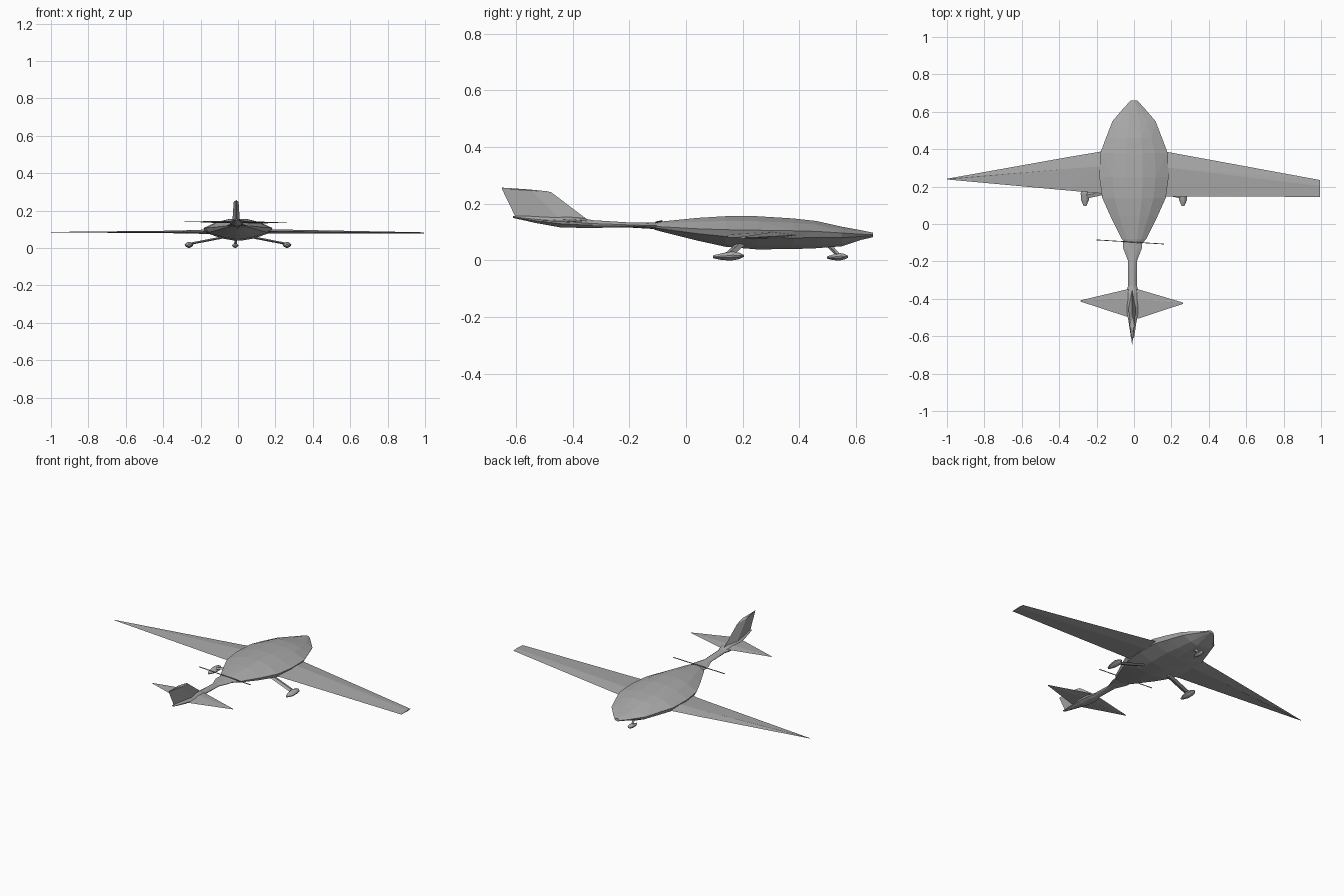
import bpy
import bmesh
from mathutils import Vector

cube = bpy.data.objects.get("Cube")
if cube:
    bpy.data.objects.remove(cube, do_unlink=True)

GREY = (0.4, 0.4, 0.4, 1)
grey = bpy.data.materials.new("plain grey")
grey.use_nodes = True
grey.diffuse_color = GREY
grey.node_tree.nodes["Principled BSDF"].inputs["Base Color"].default_value = GREY


def loft(name, rings):
    """Skin a closed surface through rings with equal point counts."""
    bm = bmesh.new()
    loops = [[bm.verts.new(p) for p in ring] for ring in rings]
    n = len(loops[0])
    for a, b in zip(loops, loops[1:]):
        for i in range(n):
            j = (i + 1) % n
            bm.faces.new((a[i], a[j], b[j], b[i]))
    bm.faces.new(loops[0])
    bm.faces.new(loops[-1])
    bmesh.ops.remove_doubles(bm, verts=bm.verts, dist=0.0002)
    bmesh.ops.triangulate(bm, faces=bm.faces)
    bmesh.ops.recalc_face_normals(bm, faces=bm.faces)
    mesh = bpy.data.meshes.new(name)
    bm.to_mesh(mesh)
    bm.free()
    mesh.materials.append(grey)
    obj = bpy.data.objects.new(name, mesh)
    bpy.context.collection.objects.link(obj)
    return obj


def hull_ring(y, w, bottom, middle, top, x=0):
    """Faceted body section: narrow roof, chined sides, shallow keel."""
    up, down = top - middle, middle - bottom
    half = [(0.25, top), (0.62, middle + 0.7 * up), (1, middle + 0.15 * up),
            (0.92, middle - 0.3 * down), (0.45, bottom + 0.2 * down), (0.08, bottom)]
    pts = half + [(-s, z) for s, z in reversed(half)]
    return [(x + s * w, y, z) for s, z in pts]


def wing_ring(x, front, back, z, t):
    """Thin aerofoil section with its thickest point near the front."""
    crest = front + 0.35 * (back - front)
    return [(x, front, z), (x, crest, z + t / 2), (x, back, z), (x, crest, z - t / 2)]


def rod(name, a, b, wide, thick):
    """Flat bar between two points."""
    a, b = Vector(a), Vector(b)
    d = (b - a).normalized()
    side = d.cross(Vector((0, 1, 0))).normalized() * thick
    fore = d.cross(side).normalized() * wide
    return loft(name, [[p + side, p + fore, p - side, p - fore] for p in (a, b)])


# Main body: y, half width, bottom, middle, top
loft("fuselage", [hull_ring(*s) for s in [
    (-0.11, 0.04, 0.108, 0.118, 0.132),
    (-0.08, 0.065, 0.1, 0.115, 0.138),
    (0.04, 0.125, 0.07, 0.105, 0.15),
    (0.14, 0.17, 0.048, 0.1, 0.156),
    (0.25, 0.185, 0.039, 0.098, 0.156),
    (0.38, 0.18, 0.04, 0.097, 0.148),
    (0.46, 0.15, 0.043, 0.096, 0.139),
    (0.55, 0.115, 0.05, 0.093, 0.119),
    (0.62, 0.055, 0.073, 0.09, 0.106),
    (0.66, 0.018, 0.082, 0.09, 0.098)]])

# Tail boom, flared where it meets the body and under the fin
loft("tail_boom", [hull_ring(*s, x=-0.008) for s in [
    (-0.09, 0.05, 0.107, 0.12, 0.134),
    (-0.13, 0.05, 0.112, 0.121, 0.133),
    (-0.2, 0.023, 0.116, 0.124, 0.134),
    (-0.33, 0.023, 0.115, 0.128, 0.142),
    (-0.37, 0.036, 0.115, 0.13, 0.15),
    (-0.44, 0.036, 0.116, 0.135, 0.155),
    (-0.53, 0.02, 0.132, 0.143, 0.156),
    (-0.61, 0.008, 0.15, 0.153, 0.157)]])

# Swept fin: leading edge, trailing edge, height, thickness
loft("tail_fin", [[(-0.01, f, zf), (-0.01 + t, f - 0.4 * (f - b), (zf + zb) / 2),
                   (-0.01, b, zb), (-0.01 - t, f - 0.4 * (f - b), (zf + zb) / 2)]
                  for f, zf, b, zb, t in [
                      (-0.34, 0.138, -0.6, 0.15, 0.02),
                      (-0.475, 0.24, -0.65, 0.253, 0.013),
                      (-0.49, 0.244, -0.65, 0.257, 0.007)]])

# Tailplane with pointed tips
loft("tailplane", [wing_ring(*s) for s in [
    (-0.285, -0.408, -0.415, 0.141, 0.002),
    (-0.04, -0.35, -0.495, 0.14, 0.01),
    (0.025, -0.35, -0.505, 0.14, 0.01),
    (0.262, -0.42, -0.427, 0.135, 0.002)]])

# Main wings: one squared tip and one pointed tip
loft("left_wing", [wing_ring(*s) for s in [
    (0.1, 0.41, 0.13, 0.09, 0.03),
    (0.18, 0.385, 0.148, 0.089, 0.022),
    (0.995, 0.235, 0.145, 0.081, 0.006)]])
loft("right_wing", [wing_ring(*s) for s in [
    (-0.1, 0.41, 0.14, 0.09, 0.03),
    (-0.19, 0.385, 0.165, 0.087, 0.022),
    (-0.34, 0.36, 0.178, 0.086, 0.014),
    (-1.0, 0.242, 0.238, 0.085, 0.002)]])

# Pusher propeller
rod("propeller", (-0.2, -0.085, 0.139), (0.16, -0.107, 0.134), 0.002, 0.003)


def wheel_pod(name, x, y, length, w, h):
    """Teardrop wheel cover resting on the ground."""
    return loft(name, [hull_ring(y + length * s, w * k, h * lo, h * (lo + hi) / 2, h * hi, x)
                       for s, k, lo, hi in [(-0.5, 0.3, 0.25, 0.55), (-0.2, 0.9, 0.03, 0.8),
                                            (0.12, 1, 0, 1), (0.35, 0.8, 0.15, 0.85),
                                            (0.5, 0.2, 0.4, 0.6)]])


# Landing gear
for side, label in ((1, "left"), (-1, "right")):
    wheel_pod(label + "_wheel_pod", side * 0.262, 0.15, 0.11, 0.023, 0.032)
    rod(label + "_gear_leg", (side * 0.09, 0.19, 0.055), (side * 0.25, 0.155, 0.024),
        0.018, 0.006)
wheel_pod("nose_wheel_pod", -0.015, 0.535, 0.075, 0.017, 0.026)
rod("nose_gear_leg", (-0.01, 0.505, 0.052), (-0.015, 0.54, 0.016), 0.008, 0.007)
